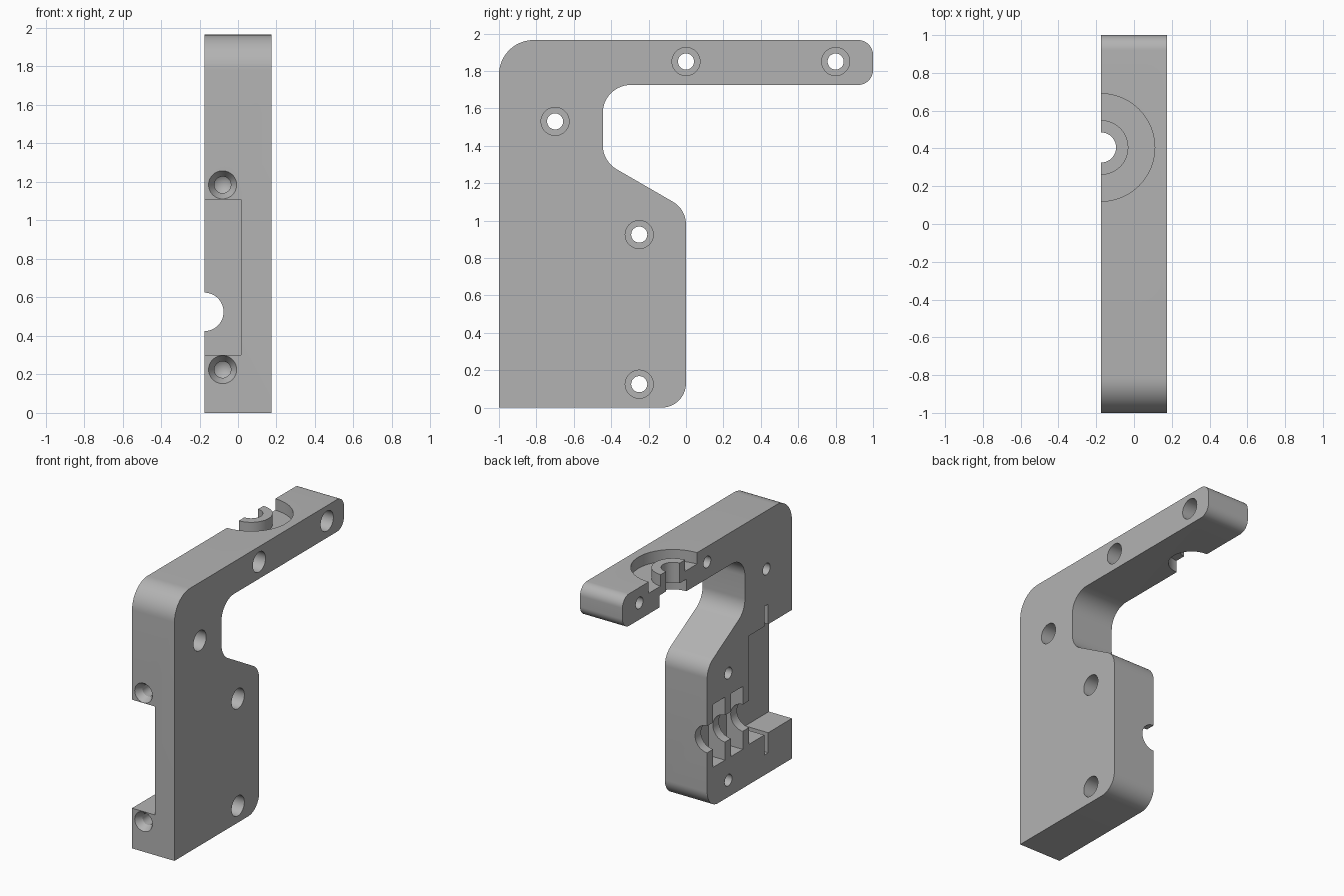
import bpy, bmesh, math
from mathutils import Vector, Matrix

cube = bpy.data.objects.get("Cube")
if cube:
    bpy.data.objects.remove(cube, do_unlink=True)

HALF = 0.175          # half thickness of the plate
FACE = -HALF          # split face that carries the half-round recesses
TOP = 1.965

grey = bpy.data.materials.new("plain grey")
grey.use_nodes = True
grey.diffuse_color = (0.45, 0.45, 0.45, 1)
grey.node_tree.nodes["Principled BSDF"].inputs["Base Color"].default_value = (0.45, 0.45, 0.45, 1)


def make_object(name, bm):
    bmesh.ops.recalc_face_normals(bm, faces=bm.faces)
    mesh = bpy.data.meshes.new(name)
    bm.to_mesh(mesh)
    bm.free()
    mesh.materials.append(grey)
    obj = bpy.data.objects.new(name, mesh)
    bpy.context.collection.objects.link(obj)
    return obj


def fillet(corners, steps=14):
    """Round each (y, z, radius) corner with a tangent arc."""
    points = []
    for i, (y, z, r) in enumerate(corners):
        p = Vector((y, z))
        if r == 0:
            points.append(p)
            continue
        a = (Vector(corners[i - 1][:2]) - p).normalized()
        b = (Vector(corners[(i + 1) % len(corners)][:2]) - p).normalized()
        half = a.angle(b) / 2
        centre = p + (a + b).normalized() * r / math.sin(half)
        start = p + a * r / math.tan(half) - centre
        end = p + b * r / math.tan(half) - centre
        sweep = start.angle(end)
        for k in range(steps + 1):
            t = k / steps
            points.append(centre + (start * math.sin((1 - t) * sweep)
                                    + end * math.sin(t * sweep)) / math.sin(sweep))
    return points


def cut(target, cutter):
    """Subtract a cutter and discard it."""
    mod = target.modifiers.new("cut", 'BOOLEAN')
    mod.operation = 'DIFFERENCE'
    mod.solver = 'EXACT'
    mod.object = cutter
    bpy.context.view_layer.objects.active = target
    bpy.ops.object.modifier_apply(modifier=mod.name)
    bpy.data.objects.remove(cutter, do_unlink=True)


def box(x, y, z):
    """Box cutter from (min, max) ranges."""
    bm = bmesh.new()
    size = [b - a for a, b in (x, y, z)]
    mid = [(a + b) / 2 for a, b in (x, y, z)]
    bmesh.ops.create_cube(bm, size=1,
                          matrix=Matrix.Translation(mid) @ Matrix.Diagonal((*size, 1)))
    return make_object("box_cutter", bm)


def lathe(origin, axis, profile, closed=False):
    """Round cutter: (radius, height) profile turned about an axis."""
    bm = bmesh.new()
    verts = [bm.verts.new((r, 0, h)) for r, h in profile]
    edges = [bm.edges.new(pair) for pair in zip(verts, verts[1:])]
    if closed:
        edges.append(bm.edges.new((verts[-1], verts[0])))
    bmesh.ops.spin(bm, geom=verts + edges, cent=(0, 0, 0), axis=(0, 0, 1),
                   angle=math.tau, steps=48)
    bmesh.ops.remove_doubles(bm, verts=bm.verts, dist=1e-5)
    turn = Vector((0, 0, 1)).rotation_difference(Vector(axis)).to_matrix().to_4x4()
    bm.transform(Matrix.Translation(origin) @ turn)
    return make_object("round_cutter", bm)


def rod(origin, axis, radius, low, high):
    return lathe(origin, axis, [(0, low), (radius, low), (radius, high), (0, high)])


# Bracket plate: upright body with a long arm
outline = fillet([(-1, 0, 0), (0, 0, 0.13), (0, 1.06, 0.14), (-0.445, 1.317, 0.15),
                  (-0.445, 1.725, 0.15), (1, 1.725, 0.08), (1, TOP, 0.08), (-1, TOP, 0.185)])
bm = bmesh.new()
side = bm.faces.new([bm.verts.new((FACE, p.x, p.y)) for p in outline])
extruded = bmesh.ops.extrude_face_region(bm, geom=[side])["geom"]
bmesh.ops.translate(bm, vec=(2 * HALF, 0, 0),
                    verts=[v for v in extruded if isinstance(v, bmesh.types.BMVert)])
bracket = make_object("bracket", bm)

# Counterbored clamp bolt holes through the plate
for y, z in [(0, 1.85), (0.8, 1.85), (-0.7, 1.53), (-0.25, 0.925), (-0.25, 0.125)]:
    cut(bracket, lathe((0, y, z), (1, 0, 0),
                       [(0, -0.3), (0.043, -0.3), (0.043, 0.03),
                        (0.075, 0.03), (0.075, 0.3), (0, 0.3)]))

# Front window for the drive
cut(bracket, box((-0.3, 0.015), (-1.1, -0.494), (0.3, 1.11)))

# Countersunk front screw holes with nut slots opening into the window
for z, low, high in [(1.185, 1.08, 1.26), (0.225, 0.15, 0.33)]:
    cut(bracket, lathe((-0.08, -1, z), (0, 1, 0),
                       [(0, -0.05), (0.073, -0.05), (0.073, 0), (0.043, 0.05),
                        (0.043, 0.4), (0, 0.43)]))
    cut(bracket, box((-0.3, -0.005), (-0.72, -0.675), (low, high)))

# Half-round shaft bore with two bearing pockets
cut(bracket, rod((FACE, 0, 0.525), (0, 1, 0), 0.1, -0.7, 0.2))
for y in (-0.21, -0.42):
    cut(bracket, box((-0.3, -0.04), (y, y + 0.14), (0.29, 0.76)))

# Nozzle mount in the arm: ring groove, centre hole and lower counterbore
mount = (FACE, 0.405, TOP)
cut(bracket, lathe(mount, (0, 0, 1),
                   [(0.145, -0.085), (0.285, -0.085), (0.285, 0.1), (0.145, 0.1)], closed=True))
cut(bracket, rod(mount, (0, 0, 1), 0.08, -0.4, 0.1))
cut(bracket, rod(mount, (0, 0, 1), 0.16, -0.4, -0.15))

# Smooth curved walls, sharp edges
bpy.ops.object.select_all(action='DESELECT')
bracket.select_set(True)
bpy.context.view_layer.objects.active = bracket
bpy.ops.object.shade_smooth_by_angle(angle=math.radians(25))
